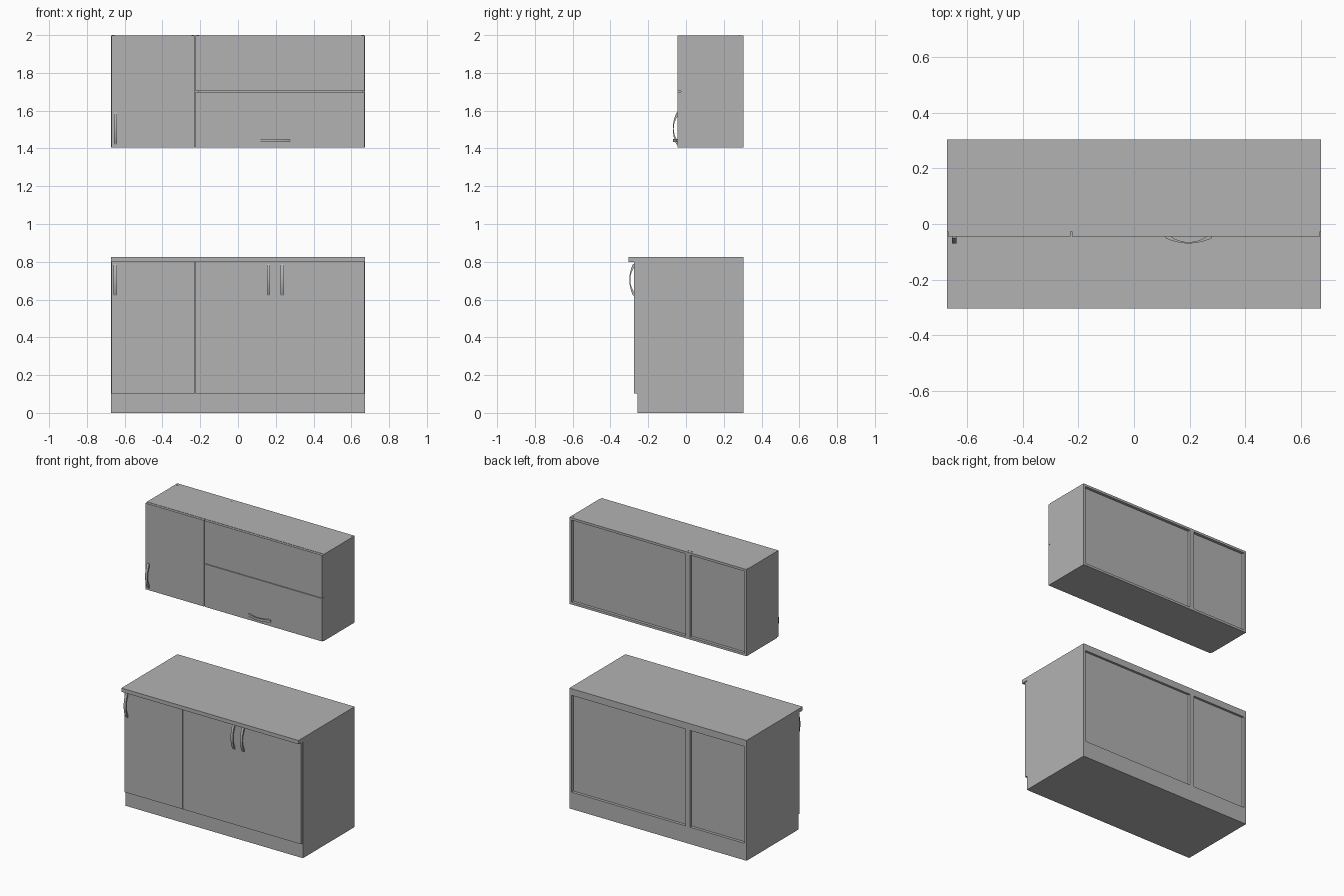
import bpy, bmesh, math
from mathutils import Matrix, Vector

cube = bpy.data.objects.get("Cube")
if cube:
    bpy.data.objects.remove(cube, do_unlink=True)

grey = bpy.data.materials.new("plain grey")
grey.use_nodes = True
grey.diffuse_color = (0.448, 0.448, 0.448, 1)
grey.node_tree.nodes["Principled BSDF"].inputs["Base Color"].default_value = grey.diffuse_color

HALF = 0.673      # half the total width
SPLIT = -0.226    # where the narrow and wide units meet
BACK = 0.304
BOARD = 0.016
DOOR = 0.018
GAP = 0.002


def add_object(name, bm):
    bmesh.ops.recalc_face_normals(bm, faces=bm.faces[:])
    mesh = bpy.data.meshes.new(name)
    bm.to_mesh(mesh)
    bm.free()
    mesh.materials.append(grey)
    obj = bpy.data.objects.new(name, mesh)
    bpy.context.collection.objects.link(obj)
    return obj


def box(name, x, y, z):
    """Box spanning the given (low, high) pairs."""
    bm = bmesh.new()
    bmesh.ops.create_cube(bm, size=1)
    for v in bm.verts:
        v.co = Vector([(lo + hi) / 2 + c * (hi - lo) for c, (lo, hi) in zip(v.co, (x, y, z))])
    return add_object(name, bm)


def carcass(name, x, y, z):
    """Cabinet shell with a back panel set in from the rear edge."""
    (x0, x1), (z0, z1) = x, z
    box(name + "_right_side", (x0, x0 + BOARD), y, z)
    box(name + "_left_side", (x1 - BOARD, x1), y, z)
    inner = (x0 + BOARD, x1 - BOARD)
    box(name + "_bottom", inner, y, (z0, z0 + BOARD))
    box(name + "_top", inner, y, (z1 - BOARD, z1))
    box(name + "_back", inner, (y[1] - 0.024, y[1] - 0.02), (z0 + BOARD, z1 - BOARD))


def door(name, x, front, z):
    box(name, x, (front, front + DOOR), z)


def handle(name, x, front, z, horizontal=False):
    """Bowed strip with two flat feet, extruded to its width."""
    half, foot, bow, thick, width, steps = 0.084, 0.02, 0.025, 0.005, 0.017, 16
    outer, inner = [], []
    for i in range(steps + 1):
        t = -1 + 2 * i / steps
        rise = math.cos(t * math.pi / 2) ** 0.8 if abs(t) < 1 else 0
        outer.append((t * half, thick + rise * (bow - thick)))
        inner.append((t * (half - foot), rise * (bow - thick)))
    outline = [(-half, 0)] + outer + [(half, 0)] + inner[::-1]
    bm = bmesh.new()
    face = bm.faces.new([bm.verts.new((-width / 2, -out, along)) for along, out in outline])
    made = bmesh.ops.extrude_face_region(bm, geom=[face])["geom"]
    bmesh.ops.translate(bm, vec=(width, 0, 0),
                        verts=[g for g in made if isinstance(g, bmesh.types.BMVert)])
    if horizontal:
        bm.transform(Matrix.Rotation(math.pi / 2, 4, "Y"))
    bm.transform(Matrix.Translation((x, front, z)))
    obj = add_object(name, bm)
    bpy.ops.object.select_all(action="DESELECT")
    obj.select_set(True)
    bpy.context.view_layer.objects.active = obj
    bpy.ops.object.shade_smooth_by_angle(angle=math.radians(30))


units = {"narrow": (-HALF, SPLIT), "wide": (SPLIT, HALF)}

# Base units: plinth, shells and worktop
BASE_FRONT = -0.275
body = (BASE_FRONT + DOOR, BACK)
box("plinth", (-HALF, HALF), body, (0, 0.1))
for side, span in units.items():
    carcass("base_" + side, span, body, (0.1, 0.8))
box("worktop", (-HALF, HALF), (-BACK, BACK), (0.8, 0.826))

# Rear rail under the worktop
box("rear_rail", (-HALF, HALF), (BACK - BOARD, BACK), (0.78, 0.8))

# Base doors; the wide pair meets closely
base_z = (0.102, 0.798)
middle = (SPLIT + HALF) / 2 - 0.025
door("base_narrow_door", (-HALF + GAP, SPLIT - GAP), BASE_FRONT, base_z)
door("base_wide_right_door", (SPLIT + GAP, middle), BASE_FRONT, base_z)
door("base_wide_left_door", (middle, HALF - GAP), BASE_FRONT, base_z)
for label, x in (("narrow", -0.65), ("wide_right", 0.162), ("wide_left", 0.234)):
    handle("base_" + label + "_handle", x, BASE_FRONT, 0.705)

# Wall units
WALL_FRONT = -0.045
wall_z = (1.404, 1.999)
for side, span in units.items():
    carcass("wall_" + side, span, (WALL_FRONT + DOOR, BACK), wall_z)

# Wall doors: one tall, two lift-up flaps
low, high = wall_z[0] + GAP, wall_z[1] - GAP
wide = (SPLIT + GAP, HALF - GAP)
door("wall_narrow_door", (-HALF + GAP, SPLIT - GAP), WALL_FRONT, (low, high))
door("wall_lower_flap", wide, WALL_FRONT, (low, 1.702 - GAP))
door("wall_upper_flap", wide, WALL_FRONT, (1.702 + GAP, high))
handle("wall_narrow_handle", -0.648, WALL_FRONT, 1.505)
handle("wall_flap_handle", 0.197, WALL_FRONT, 1.442, horizontal=True)

# Hanger caps near the rear corners of the wall units
for side, (x0, x1) in units.items():
    for end, x in (("right", x0 + 0.013), ("left", x1 - 0.013)):
        bm = bmesh.new()
        bmesh.ops.create_cone(bm, cap_ends=True, segments=16, radius1=0.007, radius2=0.007, depth=0.002)
        bm.transform(Matrix.Translation((x, 0.283, 1.999)) @ Matrix.Diagonal((1, 0.5, 1, 1)))
        add_object("hanger_cap_" + side + "_" + end, bm)
